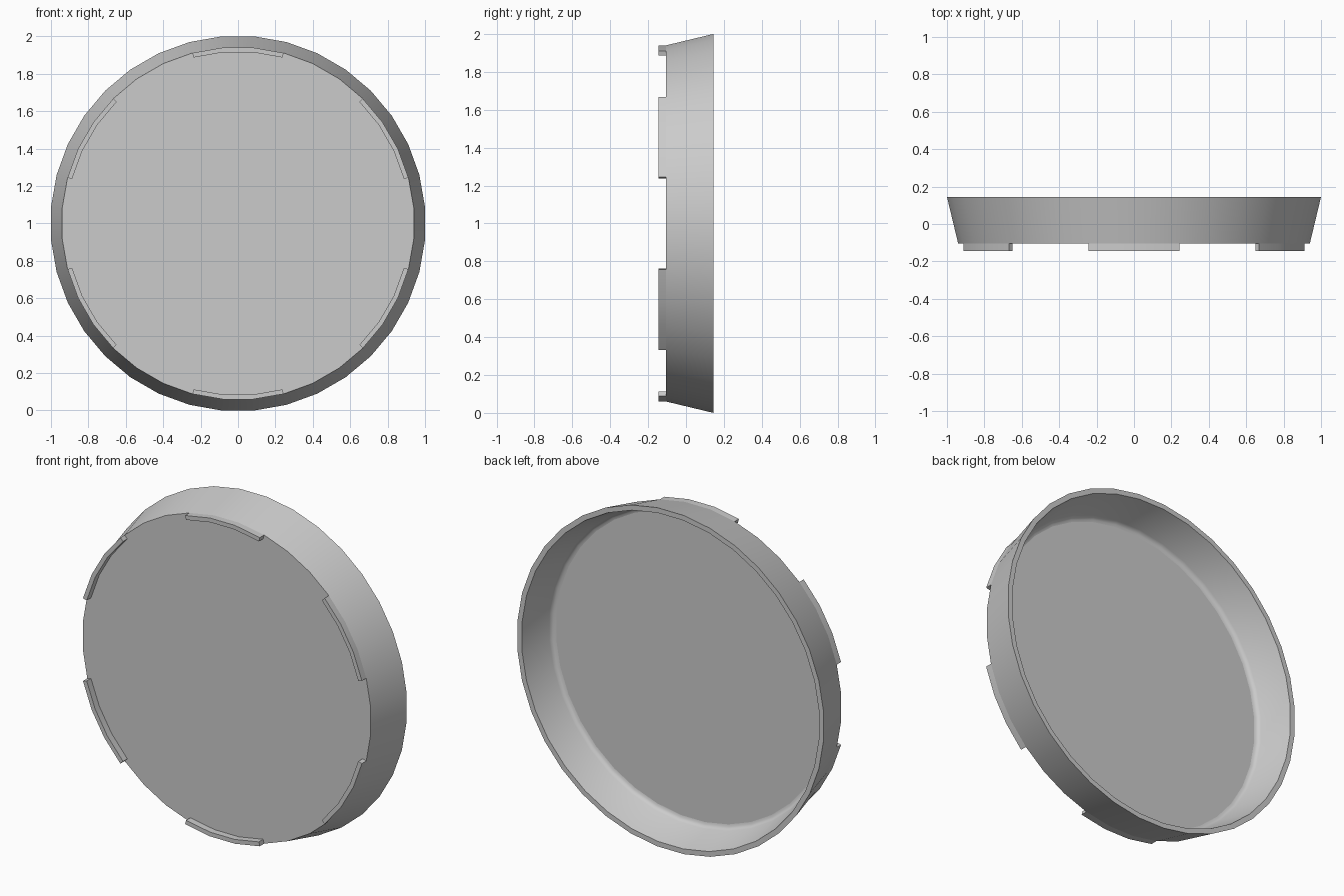
import bpy
import bmesh
from math import sin, cos, radians, pi

cube = bpy.data.objects.get("Cube")
if cube:
    bpy.data.objects.remove(cube, do_unlink=True)

SIDES = 36
STEP = 360 / SIDES
FLAT = 1 / cos(pi / SIDES)   # flat-to-corner radius ratio

grey = bpy.data.materials.new("plain grey")
grey.use_nodes = True
grey.diffuse_color = (0.6, 0.6, 0.6, 1)
grey.node_tree.nodes["Principled BSDF"].inputs["Base Color"].default_value = (0.6, 0.6, 0.6, 1)


def point(radius, y, angle):
    a = radians(angle)
    return (radius * FLAT * cos(a), y, 1 + radius * FLAT * sin(a))


def finish(bm, name):
    bmesh.ops.recalc_face_normals(bm, faces=bm.faces)
    mesh = bpy.data.meshes.new(name)
    bm.to_mesh(mesh)
    bm.free()
    mesh.materials.append(grey)
    obj = bpy.data.objects.new(name, mesh)
    bpy.context.collection.objects.link(obj)
    bpy.ops.object.select_all(action='DESELECT')
    obj.select_set(True)
    bpy.context.view_layer.objects.active = obj
    bpy.ops.object.shade_smooth_by_angle(angle=radians(35))
    return obj


def sweep(name, profile, start, steps, closed):
    """Turn a (radius, y) profile about the disc axis."""
    bm = bmesh.new()
    count = steps if closed else steps + 1
    rings = [[bm.verts.new(point(r, y, start + STEP * i)) for r, y in profile]
             for i in range(count)]
    n = len(profile)
    for i in range(steps):
        a, b = rings[i], rings[(i + 1) % count]
        for j in range(n - 1 if closed else n):
            k = (j + 1) % n
            bm.faces.new((a[j], a[k], b[k], b[j]))
    if closed:   # front plate and inner floor
        bm.faces.new([r[0] for r in rings])
        bm.faces.new([r[-1] for r in rings])
    else:        # foot ends
        bm.faces.new(rings[0])
        bm.faces.new(rings[-1])
    return finish(bm, name)


# Flared tray, open at the back, with a small fillet round the floor
FLOOR, FILLET = -0.065, 0.03
fillet = [(0.893 + FILLET * cos(t), FLOOR + FILLET - FILLET * sin(t))
          for t in (radians(15 + 25 * i) for i in range(4))]
tray = [(0.94, -0.105), (1.0, 0.145), (0.97, 0.145)] + fillet
tray.append((0.893, FLOOR))
sweep("tray", tray, STEP / 2, SIDES, True)

# Six curved feet round the front edge
foot = [(0.94, -0.105), (0.94, -0.145), (0.915, -0.145), (0.915, -0.105)]
for i in range(6):
    sweep(f"foot_{i + 1}", foot, 30 + 60 * i - 1.5 * STEP, 3, False)
